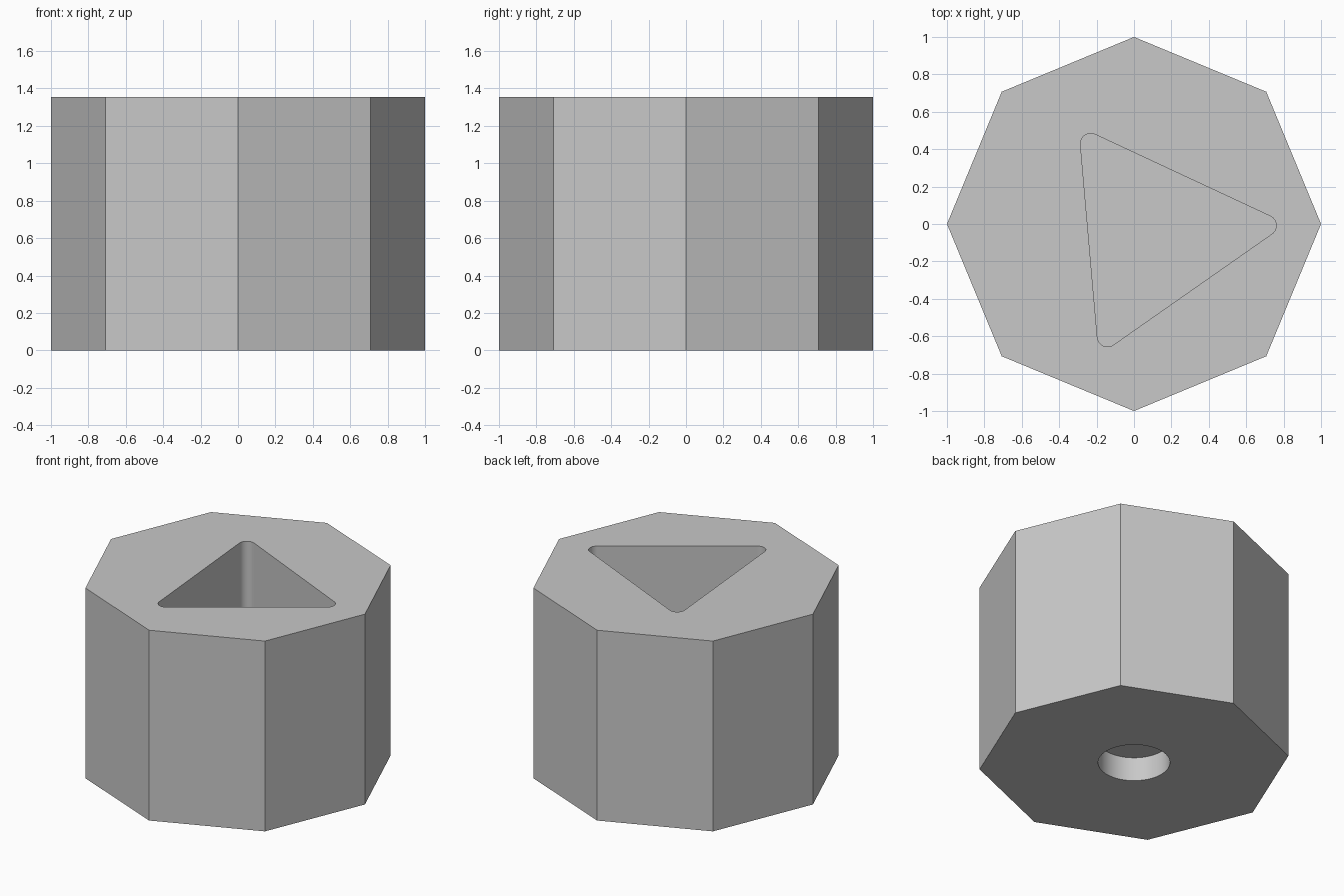
import bpy
import bmesh
from math import cos, sin, radians, tau
from mathutils import Vector

HEIGHT = 1.355

cube = bpy.data.objects.get("Cube")
if cube:
    bpy.data.objects.remove(cube, do_unlink=True)

grey = bpy.data.materials.new("plain_grey")
grey.use_nodes = True
colour = (0.58, 0.58, 0.58, 1)
grey.diffuse_color = colour
grey.node_tree.nodes["Principled BSDF"].inputs["Base Color"].default_value = colour


def prism(name, outline, bottom, top):
    """Extrude a flat outline from bottom to top."""
    bm = bmesh.new()
    base = bm.faces.new([bm.verts.new((p.x, p.y, bottom)) for p in outline])
    side = bmesh.ops.extrude_face_region(bm, geom=[base])["geom"]
    verts = [v for v in side if isinstance(v, bmesh.types.BMVert)]
    bmesh.ops.translate(bm, vec=(0, 0, top - bottom), verts=verts)
    bmesh.ops.recalc_face_normals(bm, faces=bm.faces)
    mesh = bpy.data.meshes.new(name)
    bm.to_mesh(mesh)
    bm.free()
    mesh.materials.append(grey)
    obj = bpy.data.objects.new(name, mesh)
    bpy.context.collection.objects.link(obj)
    return obj


def polar(radius, angle):
    return Vector((radius * cos(angle), radius * sin(angle)))


def circle(radius, count):
    return [polar(radius, tau * i / count) for i in range(count)]


def rounded_triangle(centre, reach, corner, turn, steps=16):
    """Equilateral triangle with an arc at every corner."""
    points = []
    for k in range(3):
        heading = turn + tau * k / 3
        hub = centre + polar(reach, heading)
        for i in range(steps + 1):
            points.append(hub + polar(corner, heading + tau / 3 * (i / steps - 0.5)))
    return points


# Eight-sided block
block = prism("octagonal_block", circle(1, 8), 0, HEIGHT)

# Triangular pocket in the top, round recess in the underside
pocket = rounded_triangle(Vector((0.111, -0.06)), 0.597, 0.055, radians(5))
cutters = [
    prism("triangle_pocket_cutter", pocket, 0.35, HEIGHT + 0.2),
    prism("round_recess_cutter", circle(0.232, 64), -0.2, 0.17),
]

bpy.ops.object.select_all(action="DESELECT")
block.select_set(True)
bpy.context.view_layer.objects.active = block
for cutter in cutters:
    cutter.hide_render = True
    cut = block.modifiers.new(cutter.name, "BOOLEAN")
    cut.operation = "DIFFERENCE"
    cut.solver = "EXACT"
    cut.object = cutter
    bpy.ops.object.modifier_apply(modifier=cut.name)
    bpy.data.objects.remove(cutter, do_unlink=True)

# Smooth the rounded walls, keep the flat faces crisp
bpy.ops.object.shade_smooth_by_angle(angle=radians(30))
weighted = block.modifiers.new("crisp_flats", "WEIGHTED_NORMAL")
weighted.keep_sharp = True
